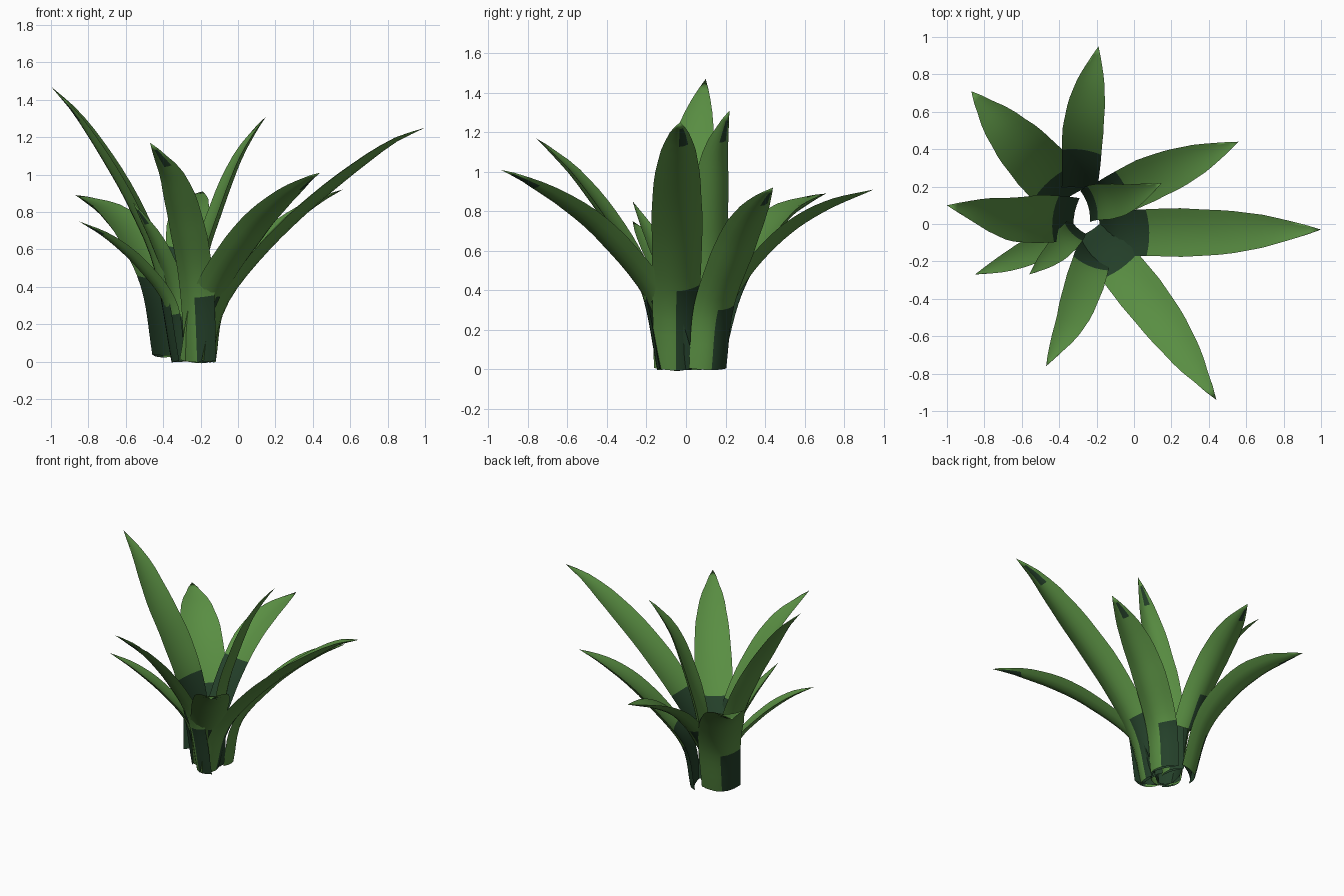
import bpy, bmesh
from mathutils import Vector

if "Cube" in bpy.data.objects:
    bpy.data.objects.remove(bpy.data.objects["Cube"])

def material(name, rgb):
    m = bpy.data.materials.new(name)
    m.diffuse_color = (*rgb, 1)
    m.use_nodes = True
    m.node_tree.nodes["Principled BSDF"].inputs["Base Color"].default_value = m.diffuse_color
    return m

GREEN = material("leaf green", (0.10, 0.27, 0.055))
DARK = material("dark green", (0.018, 0.052, 0.023))

# half-width factor along the leaf, base to tip
TAPER = [(0, .86), (.3, .95), (.5, 1), (.68, .9), (.82, .64), (.93, .27), (1, 0.0)]
N, ACROSS = 20, 6

def lerp_table(t):
    for (a, wa), (b, wb) in zip(TAPER, TAPER[1:]):
        if t <= b:
            return wa + (wb - wa) * (t - a) / (b - a)
    return 0.0

def spine_point(pts, t):
    """Smooth point at fraction t of the arc through pts (Catmull-Rom)."""
    lens = [(b - a).length for a, b in zip(pts, pts[1:])]
    d = t * sum(lens)
    i = 0
    while i < len(lens) - 1 and d > lens[i]:
        d -= lens[i]
        i += 1
    u = min(d / lens[i], 1)
    p1, p2 = pts[i], pts[i + 1]
    p0 = pts[i - 1] if i else p1 * 2 - p2
    p3 = pts[i + 2] if i + 2 < len(pts) else p2 * 2 - p1
    return 0.5 * (2 * p1 + (p2 - p0) * u + (2 * p0 - 5 * p1 + 4 * p2 - p3) * u * u
                  + (3 * p1 - p0 - 3 * p2 + p3) * u ** 3)

def leaf(name, width, points):
    pts = [Vector(p) for p in points]
    flat = pts[-1] - pts[0]
    flat.z = 0
    side = Vector((0, 0, 1)).cross(flat).normalized()   # right when seen from outside
    bm = bmesh.new()
    upper, lower = [], []
    for i in range(N):
        t = i / N
        c = spine_point(pts, t)
        tan = spine_point(pts, min(t + .03, 1)) - spine_point(pts, max(t - .03, 0))
        nrm = side.cross(tan).normalized()
        if nrm.z < 0:
            nrm = -nrm
        h = width / 2 * lerp_table(t)
        up, lo = [], []
        for j in range(ACROSS + 1):
            s = -1 + 2 * j / ACROSS
            edge = c + side * (s * h) + nrm * (.25 * h)
            v = bm.verts.new(edge - nrm * (.18 * h * (1 - s * s)))
            up.append(v)
            lo.append(v if j in (0, ACROSS) else
                      bm.verts.new(edge - nrm * (.48 * h * (1 - s * s))))
        upper.append(up)
        lower.append(lo)
    tip = bm.verts.new(pts[-1])
    # faces; dark foot inside, dark right half of the foot and a tip fleck outside
    for rows, inside in ((upper, True), (lower, False)):
        for i in range(N):
            t = (i + .5) / N
            for j in range(ACROSS):
                a, b = rows[i][j], rows[i][j + 1]
                quad = (a, b, tip) if i == N - 1 else (a, b, rows[i + 1][j + 1], rows[i + 1][j])
                f = bm.faces.new(quad)
                f.smooth = True
                if inside:
                    f.material_index = int(t < .34)
                else:
                    f.material_index = int((t < .27 and j >= ACROSS // 2)
                                           or (.83 < t < .96 and ACROSS // 2 <= j < ACROSS - 1))
    bmesh.ops.recalc_face_normals(bm, faces=bm.faces[:])
    # keep the rim crisp
    for j in (0, ACROSS):
        for r, q in zip(upper, upper[1:]):
            e = bm.edges.get((r[j], q[j]))
            if e:
                e.smooth = False
    me = bpy.data.meshes.new(name)
    bm.to_mesh(me)
    bm.free()
    me.materials.append(GREEN)
    me.materials.append(DARK)
    bpy.context.collection.objects.link(bpy.data.objects.new(name, me))

# leaves, each with its width and spine from foot to tip
leaf("right_leaf", .26, [(-.17, -.05, 0), (-.08, -.05, .32), (.15, -.045, .62),
                         (.45, -.045, .9), (.8, -.035, 1.16), (1, -.03, 1.25)])
leaf("front_right_leaf", .25, [(-.21, -.03, 0), (-.13, -.16, .36), (.06, -.4, .66),
                               (.21, -.6, .83), (.36, -.82, .96), (.44, -.94, 1.01)])
leaf("front_leaf", .21, [(-.21, -.12, 0), (-.23, -.2, .4), (-.28, -.36, .71),
                         (-.35, -.55, .97), (-.43, -.69, 1.11), (-.47, -.76, 1.17)])
leaf("front_left_low_leaf", .15, [(-.33, 0, 0), (-.37, -.05, .3), (-.52, -.13, .51),
                                  (-.69, -.21, .66), (-.85, -.27, .75)])
leaf("front_left_small_leaf", .14, [(-.31, -.02, 0), (-.34, -.06, .36),
                                    (-.43, -.16, .62), (-.56, -.27, .85)])
leaf("left_tall_leaf", .26, [(-.33, .03, 0), (-.42, .03, .5), (-.55, .03, .82),
                             (-.69, .03, 1.07), (-.86, .07, 1.32), (-1, .1, 1.47)])
leaf("back_left_leaf", .30, [(-.38, .13, .03), (-.43, .22, .38), (-.55, .36, .64),
                             (-.68, .5, .79), (-.8, .63, .86), (-.87, .71, .89)])
leaf("back_leaf", .22, [(-.29, .2, .32), (-.28, .34, .53), (-.27, .52, .71),
                        (-.24, .72, .83), (-.19, .95, .91)])
leaf("back_right_leaf", .24, [(-.15, .12, 0), (-.1, .15, .3), (.08, .24, .56),
                              (.25, .31, .73), (.42, .38, .85), (.56, .44, .92)])
leaf("inner_right_leaf", .20, [(-.24, .1, .02), (-.2, .12, .5), (-.1, .13, .83),
                               (0, .15, 1.08), (.09, .19, 1.23), (.15, .22, 1.31)])
